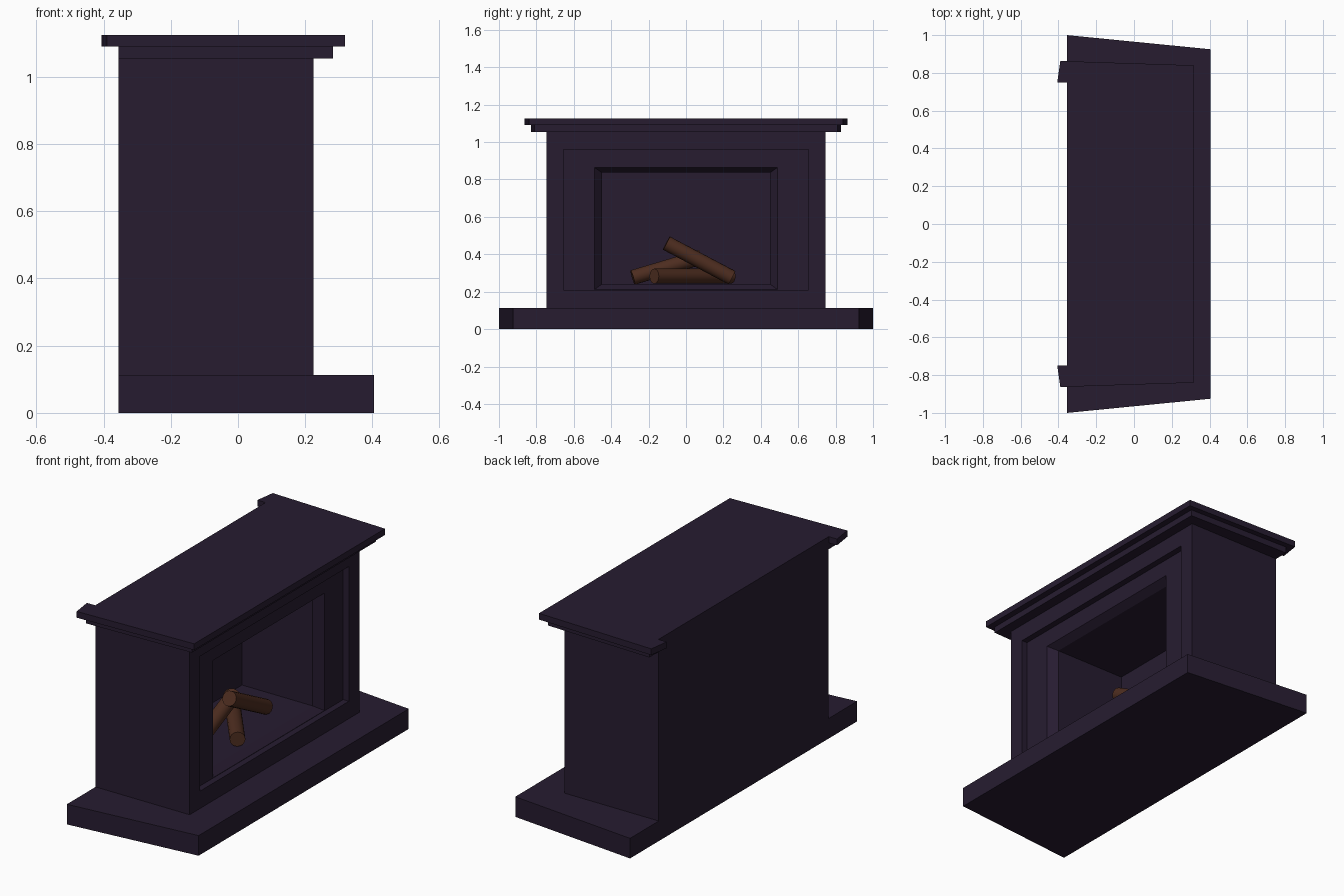
import bpy, bmesh
from mathutils import Vector

if "Cube" in bpy.data.objects:
    bpy.data.objects.remove(bpy.data.objects["Cube"])


def material(name, rgb):
    m = bpy.data.materials.new(name)
    m.diffuse_color = (*rgb, 1)
    m.use_nodes = True
    m.node_tree.nodes["Principled BSDF"].inputs["Base Color"].default_value = m.diffuse_color
    return m


DARK = material("dark_paint", (0.02, 0.0115, 0.03))
WOOD = material("log_bark", (0.075, 0.026, 0.014))


def finish(name, bm, mat):
    bmesh.ops.recalc_face_normals(bm, faces=bm.faces)
    me = bpy.data.meshes.new(name)
    bm.to_mesh(me)
    bm.free()
    me.materials.append(mat)
    ob = bpy.data.objects.new(name, me)
    bpy.context.collection.objects.link(ob)
    return ob


def slab(name, half, z0, z1):
    """Extrude an outline given as its +y half (front to back), mirrored in y."""
    pts = half + [(x, -y) for x, y in reversed(half)]
    bm = bmesh.new()
    face = bm.faces.new([bm.verts.new((x, y, z0)) for x, y in pts])
    new = bmesh.ops.extrude_face_region(bm, geom=[face])["geom"]
    bmesh.ops.translate(bm, vec=(0, 0, z1 - z0),
                        verts=[v for v in new if isinstance(v, bmesh.types.BMVert)])
    return finish(name, bm, mat=DARK)


def nested_shell(name, rings):
    """Skin a series of rectangles (x, half width, bottom, top), capped at both ends."""
    bm = bmesh.new()
    loops = [[bm.verts.new((x, s * w, z)) for s, z in ((-1, lo), (1, lo), (1, hi), (-1, hi))]
             for x, w, lo, hi in rings]
    for a, b in zip(loops, loops[1:]):
        for i in range(4):
            j = (i + 1) % 4
            bm.faces.new((a[i], a[j], b[j], b[i]))
    bm.faces.new(loops[0])
    bm.faces.new(loops[-1])
    return finish(name, bm, mat=DARK)


def log(name, start, end, radius=0.04):
    a, b = Vector(start), Vector(end)
    d = b - a
    bpy.ops.mesh.primitive_cylinder_add(vertices=16, radius=radius, depth=d.length,
                                        location=(a + b) / 2,
                                        rotation=d.to_track_quat('Z', 'Y').to_euler())
    ob = bpy.context.object
    ob.name = name
    ob.data.materials.append(WOOD)
    bpy.ops.object.shade_smooth_by_angle()


# hearth base, tapering to the front
slab("hearth_base", [(0.405, 0.925), (-0.355, 1.0)], 0, 0.112)

# surround: back, front face, recessed panel, splayed opening, firebox
nested_shell("surround", [
    (-0.355, 0.747, 0.112, 1.055),
    (0.225, 0.747, 0.112, 1.055),
    (0.225, 0.655, 0.209, 0.96),
    (0.19, 0.655, 0.209, 0.96),
    (0.19, 0.49, 0.211, 0.865),
    (0.145, 0.45, 0.24, 0.837),
    (-0.29, 0.45, 0.24, 0.837),
])

# mantel: lower moulding and top shelf with ears past the back
slab("mantel_moulding", [(0.283, 0.81), (-0.355, 0.83)], 1.055, 1.09)
slab("mantel_shelf", [(0.318, 0.84), (-0.39, 0.863), (-0.406, 0.75), (-0.355, 0.75)],
     1.09, 1.125)

# stacked logs
log("log_front", (0.116, -0.17, 0.283), (-0.21, 0.24, 0.283))
log("log_rear", (-0.04, -0.285, 0.276), (-0.08, 0.08, 0.385))
log("log_top", (0.02, -0.105, 0.46), (0.0, 0.245, 0.275))
